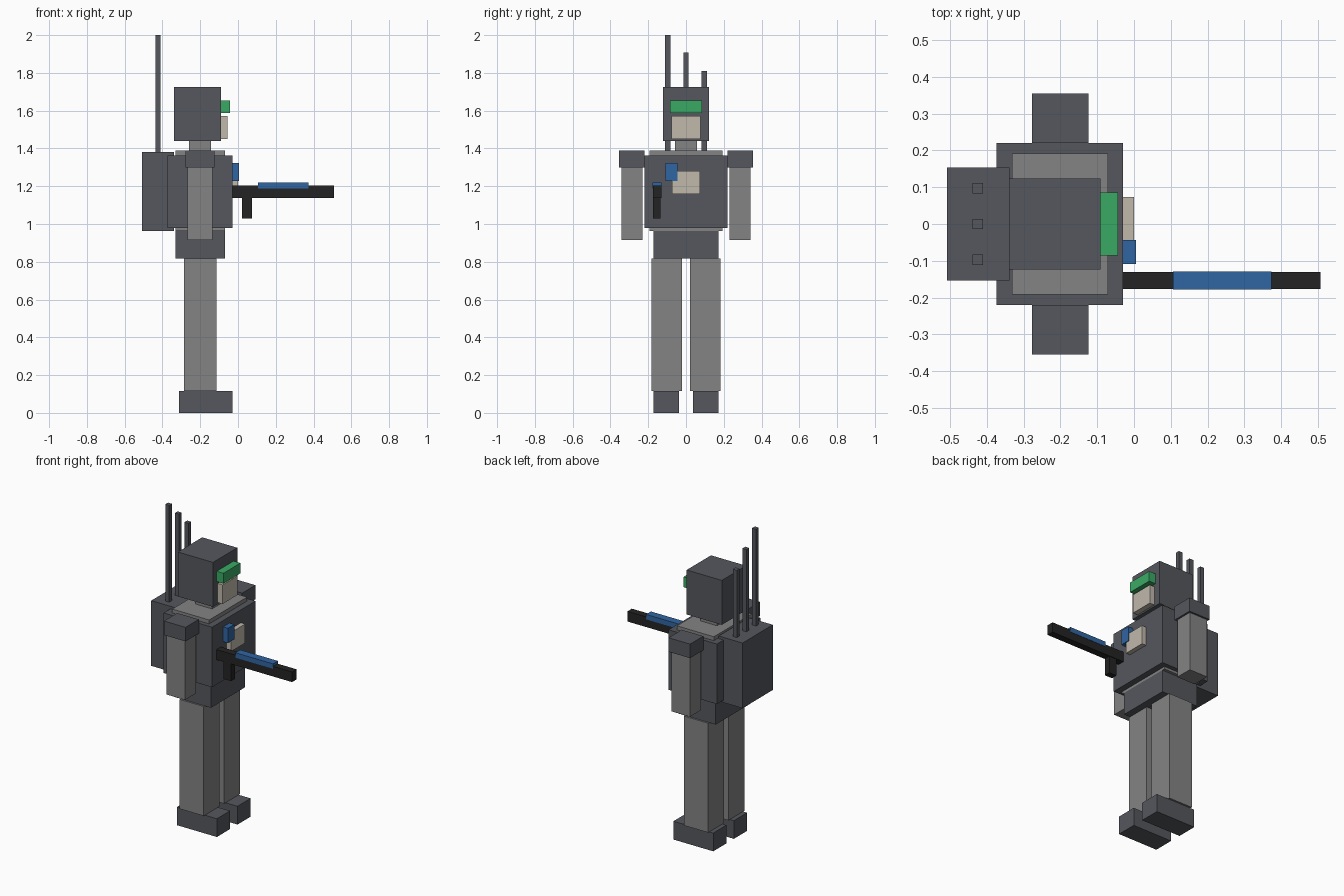
import bpy
import bmesh
from mathutils import Vector

if "Cube" in bpy.data.objects:
    bpy.data.objects.remove(bpy.data.objects["Cube"])


def colour(name, rgb):
    m = bpy.data.materials.new(name)
    m.diffuse_color = (*rgb, 1)
    m.use_nodes = True
    m.node_tree.nodes["Principled BSDF"].inputs["Base Color"].default_value = m.diffuse_color
    return m


DARK = colour("dark_grey", (0.09, 0.096, 0.11))
LIGHT = colour("mid_grey", (0.23, 0.23, 0.235))
BEIGE = colour("beige", (0.53, 0.48, 0.41))
GREEN = colour("green", (0.042, 0.40, 0.13))
BLUE = colour("blue", (0.03, 0.13, 0.36))
BLACK = colour("black", (0.017, 0.017, 0.017))


def box(name, x, y, z, mat):
    """Box from (min, max) ranges on each axis."""
    bm = bmesh.new()
    bmesh.ops.create_cube(bm, size=1)
    for v in bm.verts:
        v.co = Vector(r[0] if c < 0 else r[1] for c, r in zip(v.co, (x, y, z)))
    me = bpy.data.meshes.new(name)
    bm.to_mesh(me)
    bm.free()
    me.materials.append(mat)
    ob = bpy.data.objects.new(name, me)
    bpy.context.collection.objects.link(ob)
    return ob


def centred(name, x, half_y, z, mat):
    return box(name, x, (-half_y, half_y), z, mat)


def pair(name, x, y, z, mat):
    """Matching boxes on both sides of the body."""
    box("left_" + name, x, y, z, mat)
    box("right_" + name, x, (-y[1], -y[0]), z, mat)


# Legs and feet
pair("foot", (-0.313, -0.03), (0.038, 0.171), (0, 0.117), DARK)
pair("leg", (-0.285, -0.115), (0.022, 0.183), (0.117, 0.818), LIGHT)

# Trunk with an outer vest
centred("pelvis", (-0.332, -0.07), 0.173, (0.818, 0.962), DARK)
centred("inner_torso", (-0.332, -0.07), 0.192, (0.962, 1.388), LIGHT)
centred("vest", (-0.373, -0.03), 0.22, (0.978, 1.363), DARK)
centred("chest_plate", (-0.03, 0.0), 0.073, (1.158, 1.28), BEIGE)
box("chest_pouch", (-0.03, 0.005), (-0.109, -0.044), (1.228, 1.323), BLUE)

# Arms and shoulders
pair("shoulder", (-0.277, -0.124), (0.22, 0.354), (1.298, 1.388), DARK)
pair("arm", (-0.267, -0.136), (0.229, 0.342), (0.915, 1.298), LIGHT)

# Head
centred("neck", (-0.26, -0.143), 0.058, (1.388, 1.44), LIGHT)
centred("head", (-0.34, -0.091), 0.123, (1.44, 1.725), DARK)
centred("visor", (-0.091, -0.043), 0.086, (1.588, 1.654), GREEN)
centred("face_plate", (-0.091, -0.056), 0.076, (1.45, 1.572), BEIGE)

# Backpack with three antennas
centred("backpack", (-0.508, -0.338), 0.153, (0.962, 1.38), DARK)
for i, (y, top) in enumerate(((-0.097, 2.0), (0, 1.907), (0.097, 1.811))):
    box(f"antenna_{i + 1}", (-0.438, -0.41), (y - 0.014, y + 0.014), (1.38, top), DARK)

# Rifle
box("rifle_body", (-0.03, 0.507), (-0.176, -0.131), (1.138, 1.203), BLACK)
box("rifle_grip", (0.02, 0.074), (-0.175, -0.135), (1.028, 1.138), BLACK)
box("rifle_rail", (0.106, 0.373), (-0.178, -0.129), (1.188, 1.22), BLUE)
